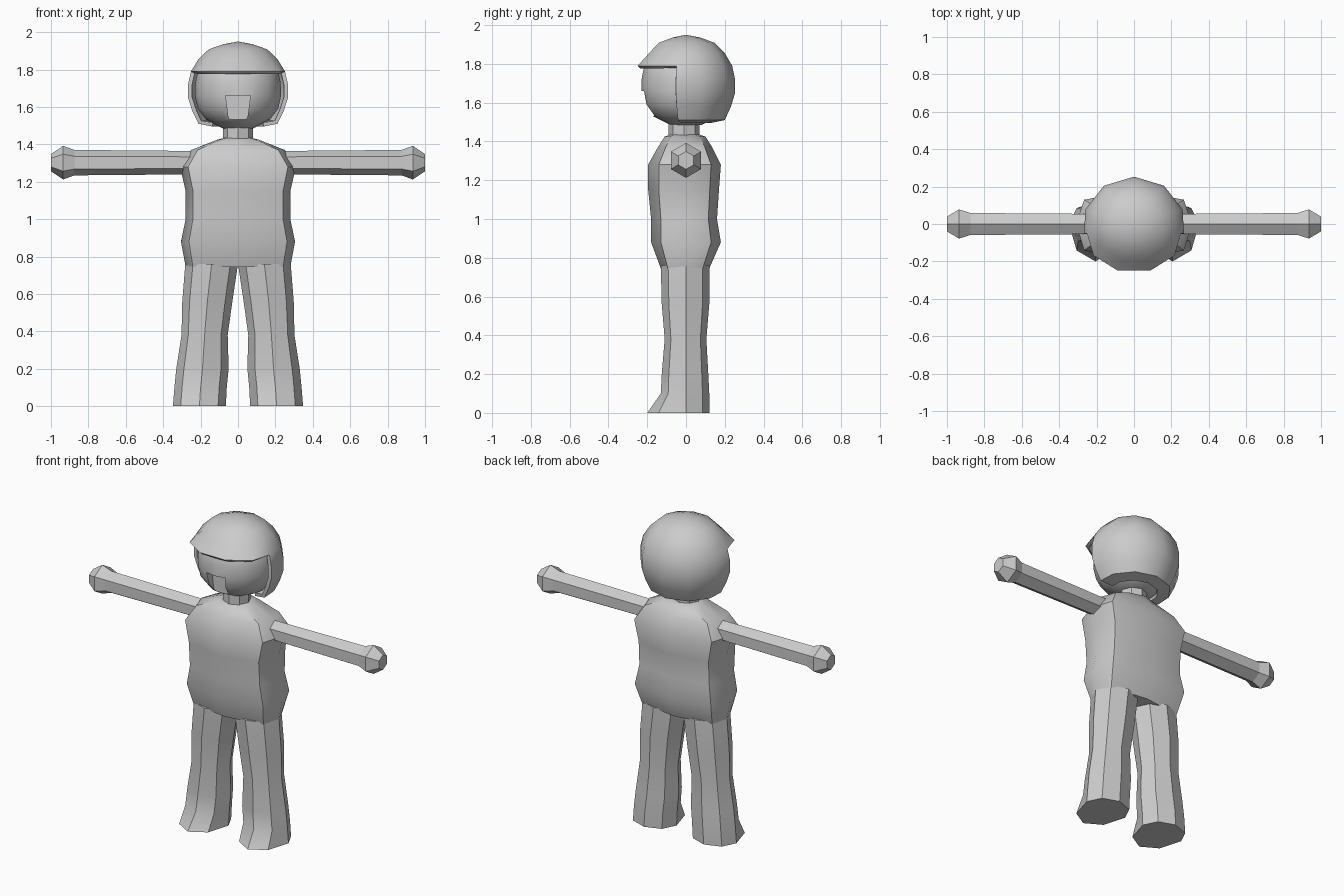
import bpy, bmesh, math

if "Cube" in bpy.data.objects:
    bpy.data.objects.remove(bpy.data.objects["Cube"])

grey = bpy.data.materials.new("light_grey")
grey.diffuse_color = (0.6, 0.6, 0.6, 1)
grey.use_nodes = True
grey.node_tree.nodes["Principled BSDF"].inputs["Base Color"].default_value = grey.diffuse_color


def loft(name, rings, smooth=35, caps=True, skip=None):
    """Skin a list of closed rings; skip(ring, segment) leaves a gap."""
    bm = bmesh.new()
    rows = [[bm.verts.new(p) for p in ring] for ring in rings]
    n = len(rows[0])
    for i in range(len(rows) - 1):
        for j in range(n):
            if skip and skip(i, j):
                continue
            k = (j + 1) % n
            bm.faces.new((rows[i][j], rows[i][k], rows[i + 1][k], rows[i + 1][j]))
    if caps:
        bm.faces.new(rows[0])
        bm.faces.new(rows[-1])
    bmesh.ops.remove_doubles(bm, verts=bm.verts, dist=0.0005)
    loose = [v for v in bm.verts if not v.link_faces]
    bmesh.ops.delete(bm, geom=loose, context='VERTS')
    bmesh.ops.recalc_face_normals(bm, faces=bm.faces)
    mesh = bpy.data.meshes.new(name)
    bm.to_mesh(mesh)
    bm.free()
    mesh.materials.append(grey)
    ob = bpy.data.objects.new(name, mesh)
    bpy.context.collection.objects.link(ob)
    bpy.ops.object.select_all(action='DESELECT')
    ob.select_set(True)
    bpy.context.view_layer.objects.active = ob
    if smooth:
        bpy.ops.object.shade_smooth_by_angle(angle=math.radians(smooth))
    return ob


def circle(n):
    return [(math.sin(2 * math.pi * i / n), math.cos(2 * math.pi * i / n)) for i in range(n)]


# torso: eight-sided body, (z, half width, front depth, back depth)
body = [(0.745, 0.28, 0.13, 0.12), (0.88, 0.305, 0.18, 0.18), (1.0, 0.28, 0.18, 0.16),
        (1.15, 0.28, 0.195, 0.17), (1.28, 0.31, 0.195, 0.18), (1.37, 0.25, 0.145, 0.135),
        (1.425, 0.11, 0.11, 0.1), (1.435, 0.07, 0.08, 0.07)]
section = [(1, 0), (0.86, 0.72), (0, 1), (-0.86, 0.72),
           (-1, 0), (-0.86, -0.72), (0, -1), (0.86, -0.72)]
loft("torso", [[(w * x, y * (b if y > 0 else f), z) for x, y in section]
               for z, w, f, b in body], 42)

# neck
loft("neck", [[(0.08 * x, 0.08 * y - 0.01, z) for x, y in circle(8)] for z in (1.42, 1.53)], 30)

# arms with knobbed hands: (distance from centre, radius)
arm = [(0.2, 0.062), (0.3, 0.063), (0.875, 0.068)]
hand = [(0.875, 0.068), (0.935, 0.09), (1.0, 0.046)]
# legs: (z, inner x, outer x, front y, back y)
leg = [(0, 0.065, 0.348, -0.2, 0.12), (0.1, 0.06, 0.34, -0.13, 0.12),
       (0.2, 0.05, 0.33, -0.125, 0.115), (0.38, 0.055, 0.302, -0.11, 0.105),
       (0.56, 0.03, 0.298, -0.125, 0.12), (0.76, 0.0, 0.282, -0.13, 0.12)]
for side, s in (("left", 1), ("right", -1)):
    for part, prof in (("arm", arm), ("hand", hand)):
        loft(f"{side}_{part}", [[(s * d, r * x, 1.302 + r * z) for x, z in circle(6)]
                                for d, r in prof], 30)
    loft(f"{side}_leg", [[(s * ((a + b) / 2 + (b - a) / 2 * x), y * (k if y > 0 else -f), z)
                          for x, y in circle(8)] for z, a, b, f, k in leg], 30)

# head ball inside the hair
ball = [(0.08, 1.485), (0.17, 1.53), (0.215, 1.59), (0.23, 1.66), (0.228, 1.73),
        (0.212, 1.8), (0.15, 1.87)]
head = loft("head", [[(r * x, r * y, z) for x, y in circle(16)] for r, z in ball], 0)

# open mouth cut into the face
cutter = loft("mouth_cutter", [[(-w, y, z), (w, y, z), (w, -0.165, z), (-w, -0.165, z)]
                               for w, z, y in ((0.05, 1.532, -0.3), (0.066, 1.66, -0.3))], 0)
cutter.hide_render = True
cut = head.modifiers.new("mouth", 'BOOLEAN')
cut.operation, cut.object, cut.solver = 'DIFFERENCE', cutter, 'EXACT'
bpy.context.view_layer.objects.active = head
bpy.ops.object.modifier_apply(modifier=cut.name)
bpy.data.objects.remove(cutter)
bpy.ops.object.select_all(action='DESELECT')
head.select_set(True)
bpy.ops.object.shade_smooth_by_angle(angle=math.radians(32))

# hair shell: full cap with a straight brim, open around the face below it
angles = [math.radians(a) for a in (-162, -130, -102, -72, -36, 0, 36, 72, 102, 130, 162)]
shell = [(0.0, 1.95), (0.075, 1.935), (0.148, 1.908), (0.2, 1.855), (0.238, 1.79),
         (0.253, 1.72), (0.253, 1.65), (0.232, 1.58), (0.2, 1.51), (0.13, 1.495)]
rings = []
for r, z in shell:
    ring = []
    for a in angles:
        k = r * (1.1 if z == 1.79 and abs(a) > 2 else 1)   # brim sticks out
        ring.append((k * 1.08 * math.sin(a), k * math.cos(a), z))
    rings.append(ring)
hair = loft("hair", rings, 0, False, lambda i, j: i >= 4 and (j < 2 or j > 7))
thick = hair.modifiers.new("thickness", 'SOLIDIFY')
thick.thickness, thick.offset = 0.022, -1
bpy.ops.object.modifier_apply(modifier=thick.name)
bpy.ops.object.shade_smooth_by_angle(angle=math.radians(45))
